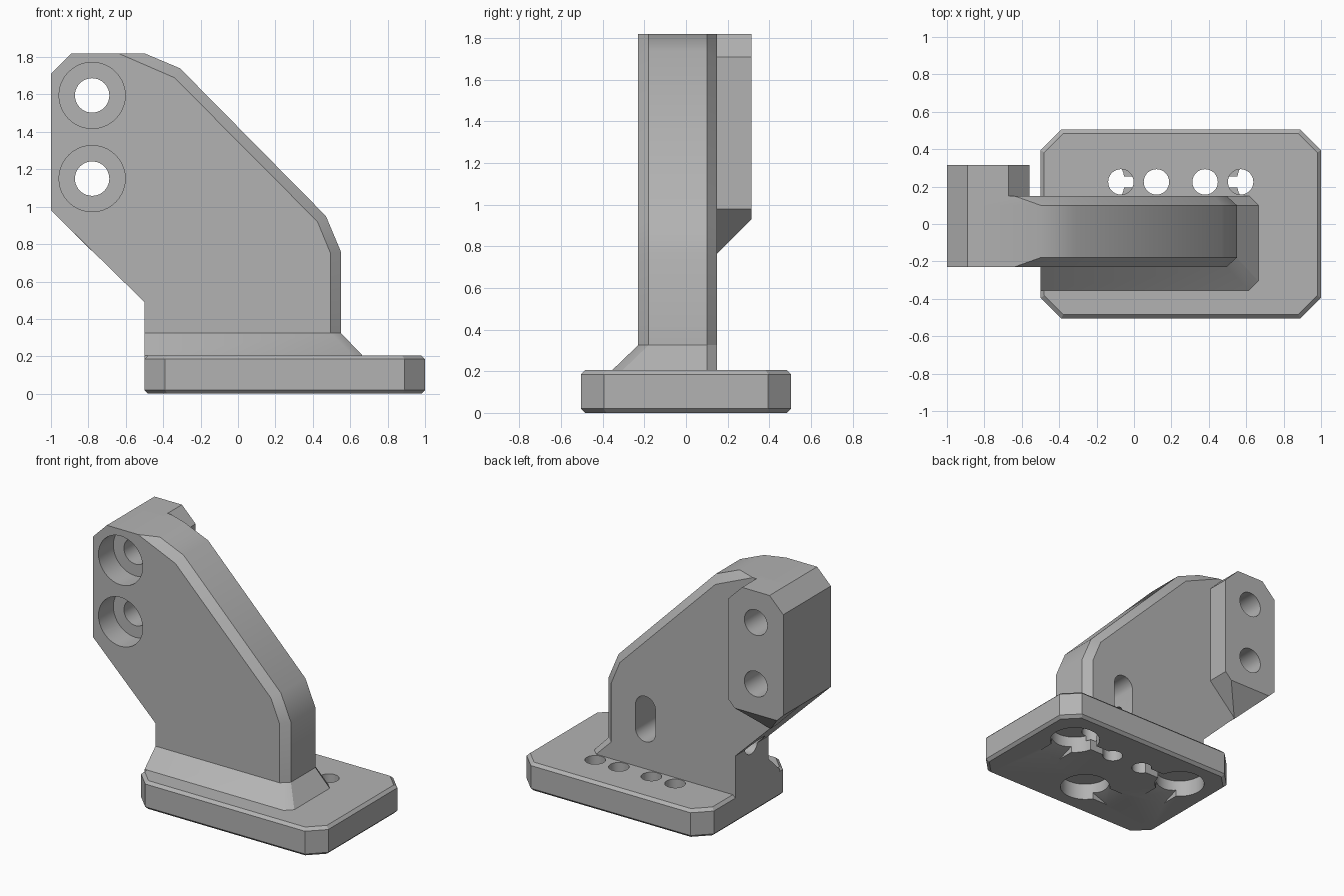
import bpy, bmesh, math
from mathutils import Vector

cube = bpy.data.objects.get("Cube")
if cube:
    bpy.data.objects.remove(cube, do_unlink=True)

grey = bpy.data.materials.new("plain grey")
grey.use_nodes = True
GREY = (0.45, 0.45, 0.45, 1)
grey.diffuse_color = GREY
for node in grey.node_tree.nodes:
    if node.type == 'BSDF_PRINCIPLED':
        node.inputs["Base Color"].default_value = GREY


def loft(name, rings):
    """Closed solid through rings of equal point count."""
    bm = bmesh.new()
    loops = [[bm.verts.new(p) for p in ring] for ring in rings]
    n = len(loops[0])
    for a, b in zip(loops, loops[1:]):
        for i in range(n):
            j = (i + 1) % n
            bm.faces.new((a[i], a[j], b[j], b[i]))
    bm.faces.new(loops[0])
    bm.faces.new(loops[-1])
    bmesh.ops.remove_doubles(bm, verts=bm.verts, dist=0.0005)
    bmesh.ops.recalc_face_normals(bm, faces=bm.faces)
    mesh = bpy.data.meshes.new(name)
    bm.to_mesh(mesh)
    bm.free()
    mesh.materials.append(grey)
    obj = bpy.data.objects.new(name, mesh)
    bpy.context.collection.objects.link(obj)
    return obj


def at_y(profile, y):
    return [(x, y, z) for x, z in profile]


def at_z(profile, z):
    return [(x, y, z) for x, y in profile]


def cylinder(axis, a, b, lo, hi, r, steps=40):
    """Round cutter along an axis, centred on (a, b) in the other two."""
    rings = []
    for t in (lo, hi):
        ring = []
        for i in range(steps):
            ang = math.tau * i / steps
            p = [a + r * math.cos(ang), b + r * math.sin(ang)]
            p.insert("xyz".index(axis), t)
            ring.append(p)
        rings.append(ring)
    return loft("cutter", rings)


def block(x0, x1, y0, y1, z0, z1):
    outline = [(x0, y0), (x1, y0), (x1, y1), (x0, y1)]
    return loft("cutter", [at_z(outline, z0), at_z(outline, z1)])


def wedge(x, y, dx, dy, length=0.3, half=0.09, depth=0.11):
    """Ramp cutter running from a pocket out to the underside."""
    along, side = Vector((dx, dy, 0)), Vector((-dy, dx, 0))
    up, centre = Vector((0, 0, 1)), Vector((x, y, -0.01))
    tri = [centre, centre + along * length, centre + up * depth]
    return loft("cutter", [[p + side * s for p in tri] for s in (-half, half)])


def cut(obj, cutters):
    bpy.context.view_layer.objects.active = obj
    for c in cutters:
        mod = obj.modifiers.new("cut", 'BOOLEAN')
        mod.operation = 'DIFFERENCE'
        mod.solver = 'EXACT'
        mod.object = c
        bpy.ops.object.modifier_apply(modifier=mod.name)
    for c in cutters:
        bpy.data.objects.remove(c, do_unlink=True)


# Base plate with clipped corners and a small bevel above and below
def base_outline(inset):
    x0, x1, y0, y1 = -0.5 + inset, 1 - inset, -0.505 + inset, 0.505 - inset
    c = 0.11 - inset * 0.4
    return [(x0 + c, y0), (x1 - c, y0), (x1, y0 + c), (x1, y1 - c),
            (x1 - c, y1), (x0 + c, y1), (x0, y1 - c), (x0, y0 + c)]


base = loft("base_plate", [at_z(base_outline(i), z) for i, z in
                           ((0.02, 0), (0, 0.02), (0, 0.185), (0.02, 0.205))])

# Upright web: full outline in the middle, trimmed outline on both faces
shared = [(-0.5, 0.2), (-0.5, 0.49), (-1, 0.98), (-1, 1.71), (-0.89, 1.82)]
outer = shared + [(-0.5, 1.82), (-0.31, 1.74), (0.47, 0.95), (0.55, 0.76), (0.55, 0.2)]
inner = shared + [(-0.64, 1.82), (-0.34, 1.69), (0.425, 0.92), (0.495, 0.75), (0.495, 0.2)]
web = loft("upright_web", [at_y(inner, -0.23), at_y(outer, -0.18),
                           at_y(outer, 0.10), at_y(inner, 0.15)])

# Sloped skirt joining the web to the base
top_edge = [(-0.5, -0.23), (0.495, -0.23), (0.55, -0.18),
            (0.55, 0.10), (0.495, 0.15), (-0.5, 0.15)]
low_edge = [(-0.5, -0.355), (0.615, -0.355), (0.665, -0.305),
            (0.665, 0.10), (0.615, 0.15), (-0.5, 0.15)]
skirt = loft("web_skirt", [at_z(low_edge, 0.15), at_z(low_edge, 0.205),
                           at_z(top_edge, 0.325)])

# Mounting boss behind the web, with a sloped underside
boss_sides = [(-1, 0.98), (-1, 1.71), (-0.89, 1.82),
              (-0.67, 1.82), (-0.56, 1.71), (-0.56, 0.98)]
deep = boss_sides + [(-0.775, 0.765), (-0.785, 0.765)]
shallow = boss_sides + [(-0.61, 0.93), (-0.95, 0.93)]
boss = loft("mounting_boss", [at_y(deep, 0.10), at_y(deep, 0.15), at_y(shallow, 0.315)])

# Two counterbored bolt holes
for part in (web, boss):
    for z in (1.595, 1.15):
        tools = [cylinder('y', -0.78, z, -0.4, 0.5, 0.092)]
        if part is web:
            tools.append(cylinder('y', -0.78, z, -0.4, -0.06, 0.177))
        cut(part, tools)

# Cable tunnel from the side, leaving through a rounded slot in the back
slot = []
for i in range(32):
    ang = math.tau * (i + 0.5) / 32
    slot.append((0.22 + 0.08 * math.cos(ang),
                 0.565 + 0.08 * math.sin(ang) + (0.085 if i < 16 else -0.085)))
cut(web, [loft("cutter", [at_y(slot, -0.11), at_y(slot, 0.3)]),
          cylinder('x', -0.03, 0.51, -0.8, 0.2, 0.075)])

# Row of holes in the base; the middle pair goes right through
row = 0.225
for side in (-1, 1):
    cut(base, [cylinder('z', 0.25 + side * 0.13, row, -0.1, 0.4, 0.068),
               cylinder('z', 0.25 + side * 0.32, row, 0.08, 0.4, 0.068)])

# Round pockets underneath, each with a ramp, and grooves to the holes
for x, y, dx, dy in ((0.72, row, 0, -1), (-0.22, row, 0, -1), (0.25, -0.225, -1, 0)):
    cut(base, [cylinder('z', x, y, -0.1, 0.12, 0.17), wedge(x, y, dx, dy)])
for x0, x1 in ((0.4, 0.65), (-0.15, 0.1)):
    cut(base, [block(x0, x1, row - 0.03, row + 0.03, -0.1, 0.085)])

# Soft shading on round and shallow edges only
bpy.ops.object.select_all(action='DESELECT')
for part in (base, web, skirt, boss):
    part.select_set(True)
    bpy.context.view_layer.objects.active = part
bpy.ops.object.shade_smooth_by_angle(angle=math.radians(30))
